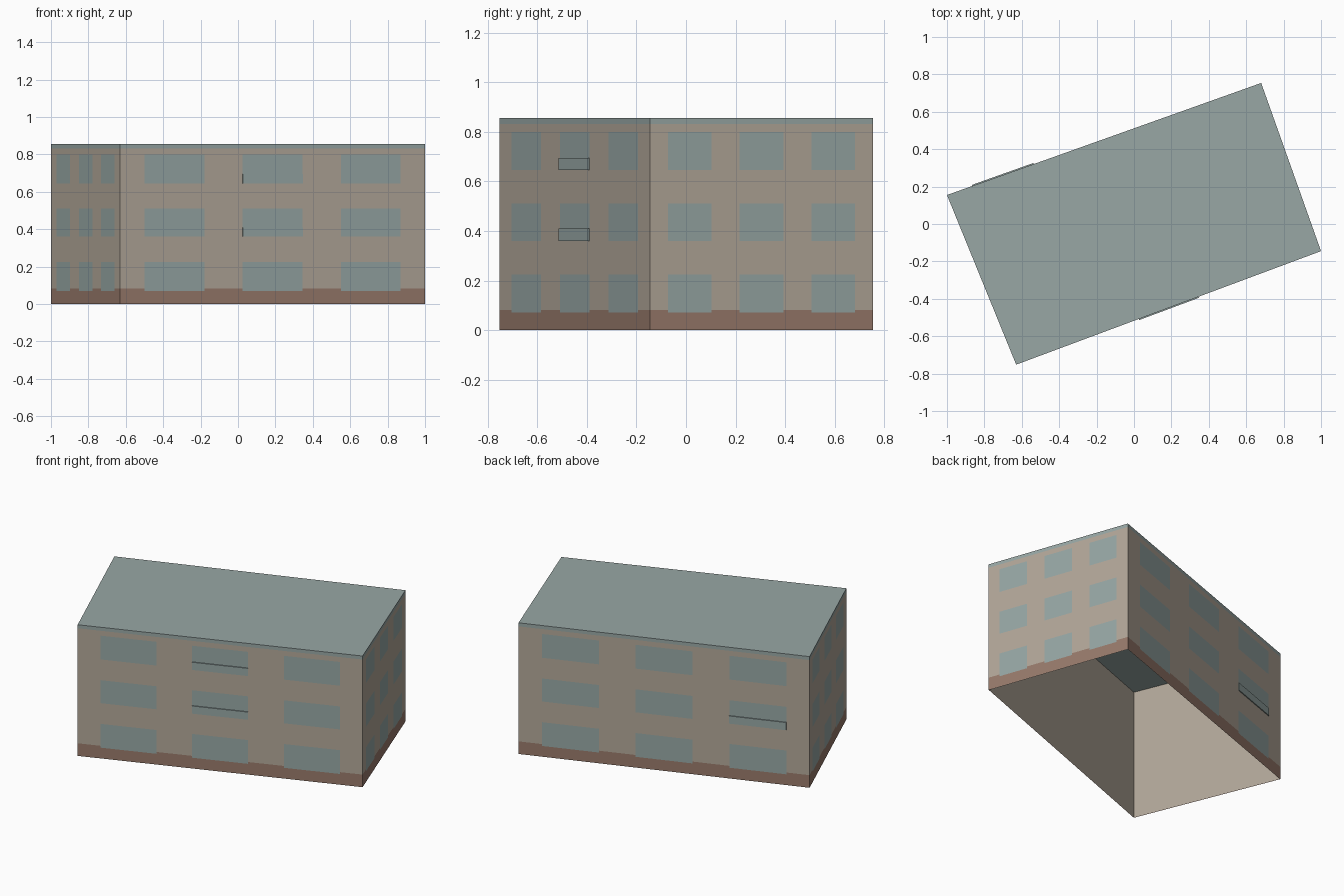
import bpy, bmesh
from mathutils import Vector

cube = bpy.data.objects.get("Cube")
if cube:
    bpy.data.objects.remove(cube)

# Materials
def material(name, rgb):
    lin = [(c / 255 / 12.92) if c < 11 else ((c / 255 + 0.055) / 1.055) ** 2.4 for c in rgb]
    m = bpy.data.materials.new(name)
    m.use_nodes = True
    m.diffuse_color = (*lin, 1)
    m.node_tree.nodes["Principled BSDF"].inputs["Base Color"].default_value = (*lin, 1)
    return m

wall_mat = material("beige plaster", (178, 167, 153))
glass_mat = material("grey blue glass", (151, 167, 165))
base_mat = material("brown plinth", (152, 122, 107))
roof_mat = material("grey green roof", (152, 167, 165))
WALL, GLASS, BASE, ROOF = range(4)

# Building footprint, counter-clockwise from the front corner
corners = [Vector(p) for p in ((-0.63, -0.752, 0), (1.0, -0.145, 0),
                               (0.68, 0.754, 0), (-1.0, 0.155, 0))]
HEIGHT, PLINTH, TRIM = 0.855, 0.082, 0.832
columns = [(0.08, 0.276), (0.402, 0.598), (0.724, 0.92)]
floors = [(0.07, 0.225), (0.36, 0.51), (0.645, 0.80)]

def finish(name, bm, mats):
    bmesh.ops.remove_doubles(bm, verts=bm.verts, dist=0.0001)
    mesh = bpy.data.meshes.new(name)
    bm.to_mesh(mesh)
    bm.free()
    for m in mats:
        mesh.materials.append(m)
    obj = bpy.data.objects.new(name, mesh)
    bpy.context.collection.objects.link(obj)
    return obj

def quad(bm, points, index=0):
    face = bm.faces.new([bm.verts.new(p) for p in points])
    face.material_index = index

def up(p, z):
    return Vector((p.x, p.y, z))

def within(value, spans):
    return any(a < value < b for a, b in spans)

# Outer walls, cut into cells and coloured by position
u_cuts = [0] + [v for span in columns for v in span] + [1]
z_cuts = sorted([0, PLINTH, TRIM, HEIGHT] + [v for span in floors for v in span])
bm = bmesh.new()
for i, start in enumerate(corners):
    end = corners[(i + 1) % 4]
    for u0, u1 in zip(u_cuts, u_cuts[1:]):
        a, b = start.lerp(end, u0), start.lerp(end, u1)
        for z0, z1 in zip(z_cuts, z_cuts[1:]):
            z = (z0 + z1) / 2
            if within((u0 + u1) / 2, columns) and within(z, floors):
                index = GLASS
            elif z < PLINTH:
                index = BASE
            else:
                index = ROOF if z > TRIM else WALL
            quad(bm, (up(a, z0), up(b, z0), up(b, z1), up(a, z1)), index)
finish("outer_walls", bm, [wall_mat, glass_mat, base_mat, roof_mat])

# Flat roof
bm = bmesh.new()
quad(bm, [up(p, HEIGHT) for p in corners])
finish("roof", bm, [roof_mat])

# Plain inner wall lining, open at the bottom
bm = bmesh.new()
inner = [p * 0.995 for p in corners]
for i, a in enumerate(inner):
    b = inner[(i + 1) % 4]
    quad(bm, (up(b, 0), up(a, 0), up(a, HEIGHT - 0.002), up(b, HEIGHT - 0.002)))
finish("inner_walls", bm, [wall_mat])

# Thin railings over the lower third of a few windows
def railing(name, side, column, floor):
    start, end = corners[side], corners[(side + 1) % 4]
    along = (end - start).normalized()
    out = Vector((along.y, -along.x, 0)) * 0.006
    a, b = (start.lerp(end, u) for u in columns[column])
    z = floors[floor][0]
    bm = bmesh.new()
    verts = [bm.verts.new(up(p, h)) for h in (z, z + 0.05)
             for p in (a, b, b + out, a + out)]
    bmesh.ops.convex_hull(bm, input=verts)
    bmesh.ops.recalc_face_normals(bm, faces=bm.faces)
    finish(name, bm, [glass_mat])

railing("front_railing_middle", 0, 1, 1)
railing("front_railing_upper", 0, 1, 2)
railing("back_railing", 2, 2, 1)
